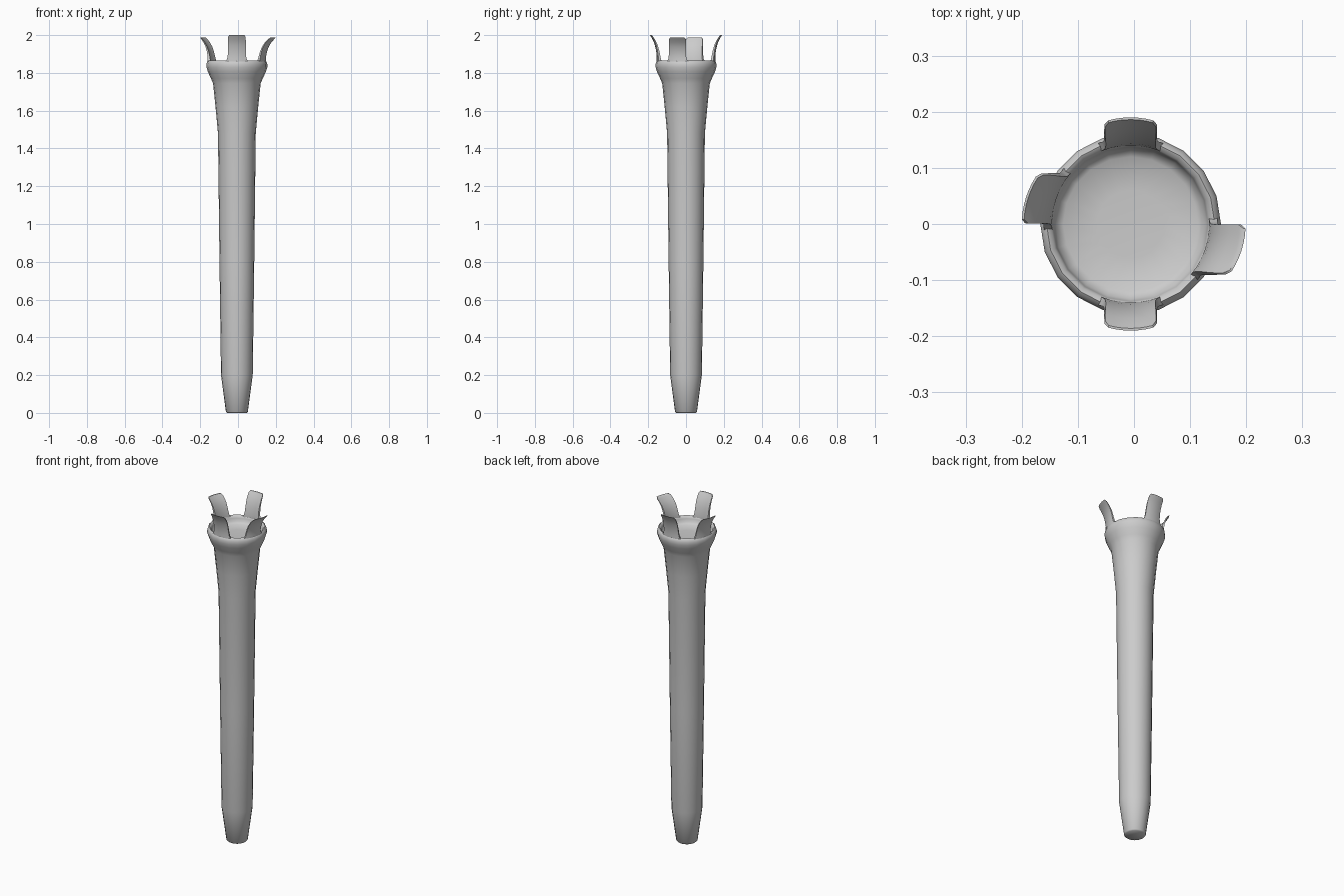
import bpy, bmesh, math

if "Cube" in bpy.data.objects:
    bpy.data.objects.remove(bpy.data.objects["Cube"])

CX = -0.006   # shaft axis sits slightly left of the tab extents
SEG = 20


def finish(bm, name, angle):
    bmesh.ops.recalc_face_normals(bm, faces=bm.faces[:])
    me = bpy.data.meshes.new(name)
    bm.to_mesh(me)
    bm.free()
    ob = bpy.data.objects.new(name, me)
    bpy.context.collection.objects.link(ob)
    bpy.ops.object.select_all(action='DESELECT')
    bpy.context.view_layer.objects.active = ob
    ob.select_set(True)
    bpy.ops.object.shade_smooth_by_angle(angle=math.radians(angle))
    return ob


def lathe(name, profile):
    bm = bmesh.new()
    rings = [[bm.verts.new((CX + r * math.cos(2 * math.pi * i / SEG),
                            r * math.sin(2 * math.pi * i / SEG), z))
              for i in range(SEG)] for r, z in profile]
    for a, b in zip(rings, rings[1:]):
        for i in range(SEG):
            j = (i + 1) % SEG
            bm.faces.new((a[i], a[j], b[j], b[i]))
    bm.faces.new(rings[0])
    bm.faces.new(rings[-1])
    return finish(bm, name, 50)


# Tapered shaft with flared collar and shallow cup on top
lathe("shaft", [
    (0.052, 0.0), (0.058, 0.006), (0.084, 0.2), (0.092, 0.8), (0.1, 1.48),
    (0.113, 1.62), (0.126, 1.745), (0.137, 1.77), (0.153, 1.805),
    (0.161, 1.83), (0.161, 1.846), (0.157, 1.86), (0.150, 1.866),
    (0.142, 1.862), (0.138, 1.85), (0.134, 1.832), (0.12, 1.822),
    (0.06, 1.818)])

# Tab rows: height fraction, half angle, outward push fraction, thickness
ROWS = [(-0.12, 24, 0.0, 0.015), (0.03, 21.5, 0.0, 0.015),
        (0.1, 19.5, 0.0, 0.014), (0.22, 18.2, 0.0, 0.012),
        (0.42, 17.7, 0.1, 0.010), (0.62, 17.7, 0.28, 0.008),
        (0.8, 17.7, 0.55, 0.006), (0.93, 17.5, 0.85, 0.005),
        (1.0, 15.0, 1.0, 0.004)]
COLS = 6


def tab(name, mid, direction, push, top):
    bm = bmesh.new()
    loops = []
    for h, half, p, t in ROWS:
        z = 1.86 + h * (top - 1.86)

        def point(k, r):
            a = math.radians(mid - half + 2 * half * k / COLS)
            return bm.verts.new((CX + r * math.cos(a) + direction[0] * push * p,
                                 r * math.sin(a) + direction[1] * push * p, z))
        loops.append([point(k, 0.155) for k in range(COLS + 1)] +
                     [point(k, 0.155 - t) for k in range(COLS, -1, -1)])
    n = len(loops[0])
    for a, b in zip(loops, loops[1:]):
        for i in range(n):
            j = (i + 1) % n
            bm.faces.new((a[i], a[j], b[j], b[i]))
    for lp in (loops[0], loops[-1]):
        for k in range(COLS):
            bm.faces.new((lp[k], lp[k + 1], lp[n - 2 - k], lp[n - 1 - k]))
    return finish(bm, name, 50)


# Four flaring crown tabs
tab("back_tab", 90, (0, 1), 0.035, 2.0)
tab("front_tab", 270, (0, -1), 0.035, 2.0)
tab("left_tab", 162, (-1, 0), 0.039, 1.987)
tab("right_tab", 342, (1, 0), 0.05, 1.987)
